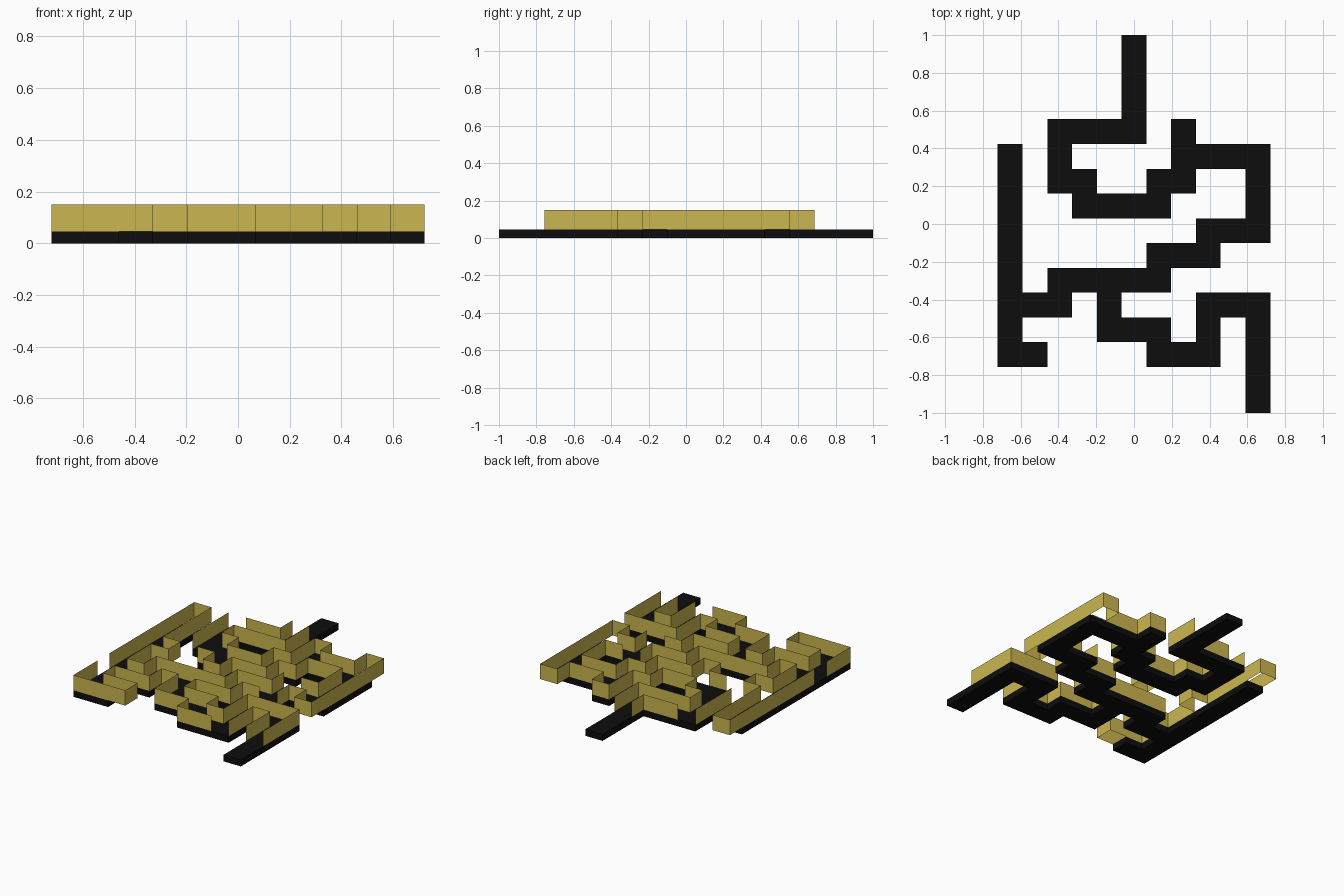
import bpy
import bmesh

cube = bpy.data.objects.get("Cube")
if cube:
    bpy.data.objects.remove(cube, do_unlink=True)

CELL = 0.1312
LEFT, BACK = -5.5 * CELL, 0.686
FLOOR_TOP, WALL_TOP = 0.045, 0.15

# Maze plan, back row first: # floor tile, o walled pit without floor
PLAN = [
    ".....#.....",
    "o.####.#..o",
    "#.#....####",
    "#.##..##..#",
    "#..####...#",
    "#o..o...###",
    "#.....###.o",
    "#.#####....",
    "###.#...###",
    "#...###.#.#",
    "##o...###.#",
]
STEPS = {"N": (0, -1), "S": (0, 1), "E": (1, 0), "W": (-1, 0)}

# Sides left open: the entrance, the exit and gaps in the walls
OPEN = {(5, 0, "N"), (10, 10, "S"), (0, 8, "W"), (2, 1, "N"), (2, 3, "S"),
        (8, 5, "N"), (8, 6, "S"), (8, 10, "S"), (3, 4, "W")}


def material(name, color):
    mat = bpy.data.materials.new(name)
    mat.use_nodes = True
    mat.diffuse_color = color
    bsdf = mat.node_tree.nodes["Principled BSDF"]
    bsdf.inputs["Base Color"].default_value = color
    bsdf.inputs["Roughness"].default_value = 0.8
    return mat


def finish(bm, name, mat):
    bmesh.ops.remove_doubles(bm, verts=bm.verts, dist=0.001)
    mesh = bpy.data.meshes.new(name)
    bm.to_mesh(mesh)
    bm.free()
    mesh.materials.append(mat)
    obj = bpy.data.objects.new(name, mesh)
    bpy.context.collection.objects.link(obj)


def quad(bm, points):
    bm.faces.new([bm.verts.new(p) for p in points])


def tile(bm, x0, x1, y0, y1):
    quad(bm, [(x0, y0, 0), (x1, y0, 0), (x1, y1, 0), (x0, y1, 0)])


def kind(col, row):
    inside = 0 <= row < len(PLAN) and 0 <= col < len(PLAN[0])
    return PLAN[row][col] if inside else "."


def bounds(col, row):
    x0, y1 = LEFT + col * CELL, BACK - row * CELL
    return x0, x0 + CELL, y1 - CELL, y1


cells = [(c, r) for r, line in enumerate(PLAN) for c, k in enumerate(line) if k != "."]
black = material("matte black", (0.004, 0.004, 0.004, 1))
gold = material("muted gold", (0.6, 0.47, 0.08, 1))

# Floor path with its long entrance and exit strips
bm = bmesh.new()
for c, r in cells:
    if kind(c, r) == "#":
        tile(bm, *bounds(c, r))
x0, x1, y0, y1 = bounds(5, 0)
tile(bm, x0, x1, y1, 1)
x0, x1, y0, y1 = bounds(10, 10)
tile(bm, x0, x1, -1, y0)
bmesh.ops.remove_doubles(bm, verts=bm.verts, dist=0.001)
new = bmesh.ops.extrude_face_region(bm, geom=bm.faces[:], use_keep_orig=True)["geom"]
bmesh.ops.translate(bm, vec=(0, 0, FLOOR_TOP),
                    verts=[v for v in new if isinstance(v, bmesh.types.BMVert)])
bmesh.ops.recalc_face_normals(bm, faces=bm.faces)
finish(bm, "floor_path", black)

# Sheet walls along every closed side
bm = bmesh.new()
for c, r in cells:
    x0, x1, y0, y1 = bounds(c, r)
    sides = {"N": ((x1, y1), (x0, y1)), "S": ((x0, y0), (x1, y0)),
             "E": ((x1, y0), (x1, y1)), "W": ((x0, y1), (x0, y0))}
    for side, (dc, dr) in STEPS.items():
        if kind(c + dc, r + dr) == "." and (c, r, side) not in OPEN:
            a, b = sides[side]
            quad(bm, [(*a, FLOOR_TOP), (*b, FLOOR_TOP), (*b, WALL_TOP), (*a, WALL_TOP)])
finish(bm, "maze_walls", gold)
